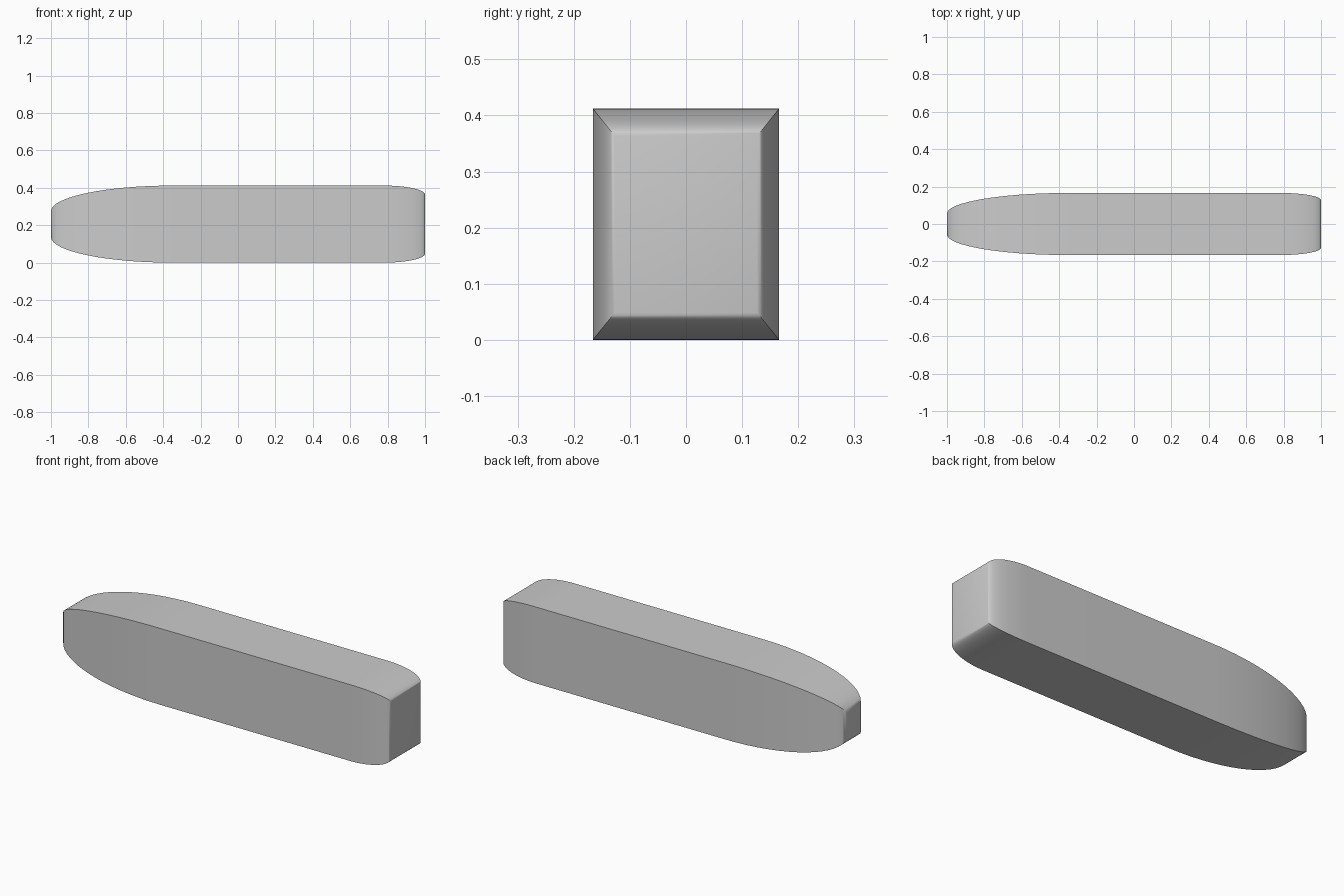
import bpy, bmesh
from math import sin, cos, pi

if "Cube" in bpy.data.objects:
    bpy.data.objects.remove(bpy.data.objects["Cube"])

HALF_Y, HALF_Z = 0.166, 0.206
STEPS = 16


def rounded_end(start, end, tip):
    """Elliptical taper from full size at start to scale 'tip' at end."""
    return [(start + (end - start) * sin(i / STEPS * pi / 2),
             tip + (1 - tip) * cos(i / STEPS * pi / 2))
            for i in range(STEPS + 1)]


# Stations along the length: long tapered nose, straight middle, blunt tail
stations = rounded_end(-0.35, -1, 0.335)[::-1] + rounded_end(0.78, 1, 0.765)

# Body: rectangular sections lofted along x
bm = bmesh.new()
rings = [[bm.verts.new((x, sy * HALF_Y * s, HALF_Z * (1 + sz * s)))
          for sy, sz in ((-1, -1), (1, -1), (1, 1), (-1, 1))]
         for x, s in stations]
for a, b in zip(rings, rings[1:]):
    for i in range(4):
        j = (i + 1) % 4
        bm.faces.new((a[i], a[j], b[j], b[i]))
bm.faces.new(rings[0])
bm.faces.new(rings[-1])
bmesh.ops.recalc_face_normals(bm, faces=bm.faces)
mesh = bpy.data.meshes.new("tapered_body")
bm.to_mesh(mesh)
bm.free()
body = bpy.data.objects.new("tapered_body", mesh)
bpy.context.collection.objects.link(body)

# Smooth along the length, sharp along the four long corners
bpy.context.view_layer.objects.active = body
body.select_set(True)
bpy.ops.object.shade_smooth_by_angle(angle=pi / 6)
